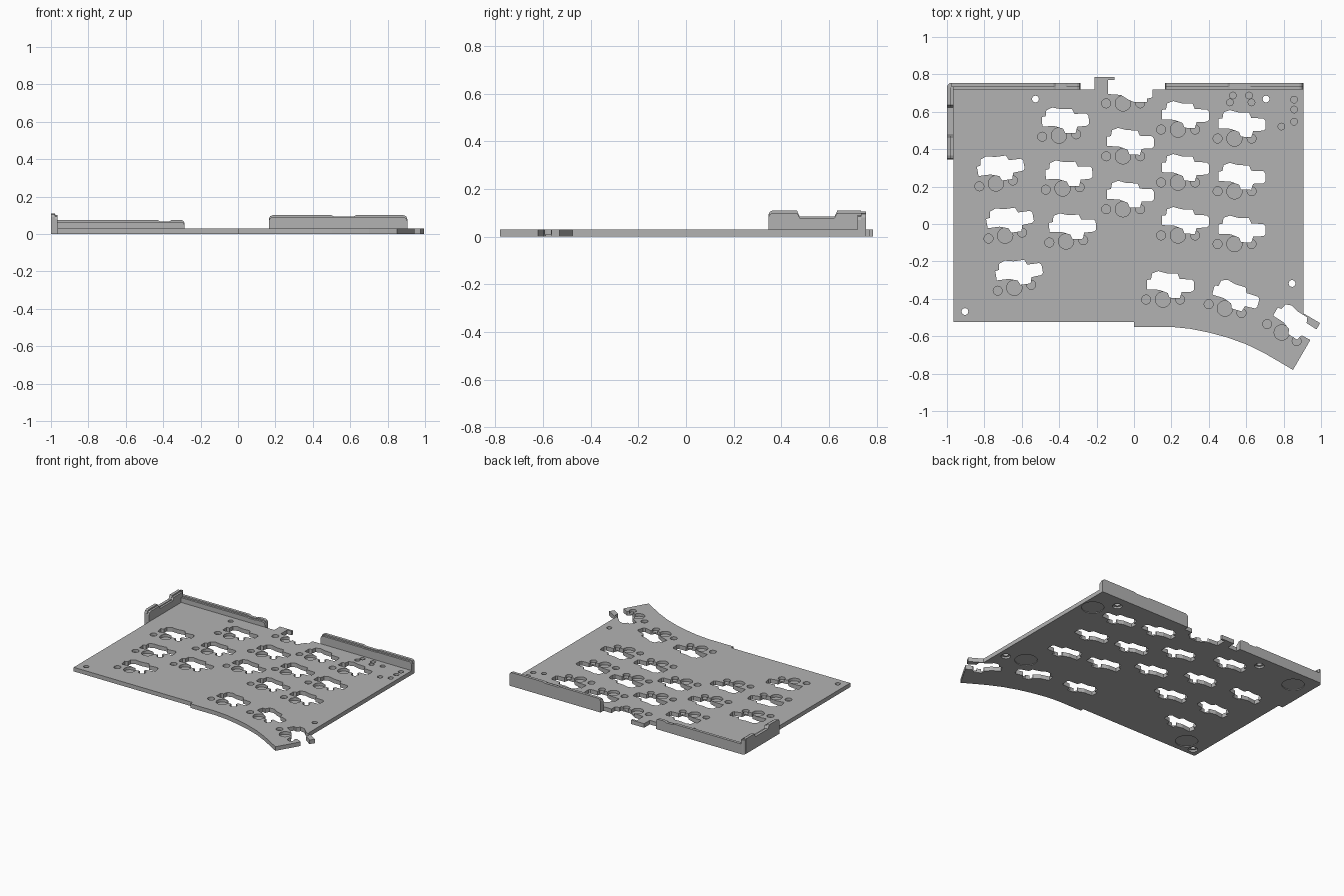
import bpy, bmesh
from math import sin, cos, radians, tau
from mathutils import Matrix, Vector

if "Cube" in bpy.data.objects:
    bpy.data.objects.remove(bpy.data.objects["Cube"])

grey = bpy.data.materials.new("light grey plastic")
grey.use_nodes = True
COLOUR = (0.45, 0.45, 0.45, 1)
grey.diffuse_color = COLOUR
grey.node_tree.nodes["Principled BSDF"].inputs["Base Color"].default_value = COLOUR

T = 0.03          # plate thickness
BACK = 0.72       # rear edge of the plate
LEFT = -0.965     # side edge of the plate
RIGHT = 0.905


def add_prism(bm, pts, depth):
    """Extrude a closed list of 3D points along the depth vector."""
    face = bm.faces.new([bm.verts.new(p) for p in pts])
    top = bmesh.ops.extrude_face_region(bm, geom=[face])["geom"]
    bmesh.ops.translate(bm, vec=Vector(depth),
                        verts=[g for g in top if isinstance(g, bmesh.types.BMVert)])


def finish(bm, name):
    bmesh.ops.recalc_face_normals(bm, faces=bm.faces)
    mesh = bpy.data.meshes.new(name)
    bm.to_mesh(mesh)
    bm.free()
    ob = bpy.data.objects.new(name, mesh)
    bpy.context.collection.objects.link(ob)
    mesh.materials.append(grey)
    return ob


def circle(x, y, r, z, n=24):
    return [(x + r * cos(tau * i / n), y + r * sin(tau * i / n), z) for i in range(n)]


def cut(target, bm, name):
    """Subtract a cutter mesh, then discard it."""
    cutter = finish(bm, name)
    cutter.hide_render = True
    mod = target.modifiers.new(name, "BOOLEAN")
    mod.operation = "DIFFERENCE"
    mod.solver = "EXACT"
    mod.object = cutter
    bpy.context.view_layer.objects.active = target
    bpy.ops.object.modifier_apply(modifier=name)
    bpy.data.objects.remove(cutter)


# Key positions: x, y, turn in degrees
keys = []
for x, y, dx, dy, turn in [(-.738, .217, .049, -.279, 10), (-.401, .473, .019, -.283, 4),
                           (-.059, .645, 0, -.283, 0), (.235, .505, 0, -.283, 0),
                           (.537, .457, 0, -.282, 0)]:
    keys += [(x + dx * i, y + dy * i, turn) for i in range(3)]
open_key = (-.059, .645, 0)
keys = [k for k in keys if not (k[0] == -.059 and k[1] < 0.05)]
keys += [(.155, -.404, 0), (.486, -.452, -15), (.79, -.58, -30)]

# Plate outline, with the rear notch and the angled thumb arm
outline = [(LEFT, BACK), (LEFT, -.525), (0, -.525), (0, -.55), (.2, -.55),
           (.3, -.56), (.4, -.58), (.5, -.607), (.6, -.643), (.7, -.692),
           (.85, -.78), (.94, -.625), (.995, -.53), (.905, -.477), (RIGHT, BACK),
           (.1, BACK), (.1, .677), (.07, .67), (.07, .652), (0, .652),
           (-.03, .665), (-.07, .69), (-.14, .695), (-.14, .77), (-.105, .77),
           (-.105, .785), (-.21, .785), (-.21, BACK)]
bm = bmesh.new()
add_prism(bm, [(x, y, 0) for x, y in outline], (0, 0, T))
plate = finish(bm, "base_plate")

# Through slots for the switch sockets
slot = [(-.085, .055), (-.085, .105), (-.064, .108), (-.058, .14), (-.025, .152),
        (.02, .14), (.078, .138), (.09, .11), (.155, .107), (.165, .095),
        (.165, .052), (.155, .042), (.1, .04), (.09, .008), (.035, .01),
        (.025, .035), (-.02, .052)]
bm = bmesh.new()
for x, y, turn in keys:
    if (x, y, turn) != open_key:
        m = Matrix.Translation((x, y, -.02)) @ Matrix.Rotation(radians(turn), 4, "Z")
        add_prism(bm, [m @ Vector((u, v, 0)) for u, v in slot], (0, 0, .1))
cut(plate, bm, "socket_slots")

# Blind round pockets for the switch posts, and small component pockets
bm = bmesh.new()
for x, y, turn in keys:
    for off, r in [(-.09, .024), (0, .041), (.092, .024)]:
        a = radians(turn)
        add_prism(bm, circle(x + off * cos(a), y + off * sin(a), r, .01), (0, 0, .1))
for x, y in [(.529, .687), (.615, .687), (.513, .65), (.628, .65),
             (.856, .665), (.856, .612), (.856, .547), (.788, .521)]:
    add_prism(bm, circle(x, y, .018, .01, 16), (0, 0, .1))
cut(plate, bm, "post_pockets")

# Screw holes
screws = [(-.527, .668), (.706, .668), (.845, -.318), (-.904, -.468)]
bm = bmesh.new()
for x, y in screws:
    add_prism(bm, circle(x, y, .018, -.02), (0, 0, .1))
cut(plate, bm, "screw_holes")

# Underside: screw head recesses and round foot recesses
bm = bmesh.new()
for x, y in screws:
    add_prism(bm, circle(x, y, .032, -.02), (0, 0, .034))
for x, y in [(.82, .55), (-.86, .62), (-.8, -.41), (.71, -.27)]:
    add_prism(bm, circle(x, y, .075, -.02, 32), (0, 0, .025))
cut(plate, bm, "foot_recesses")


def wall(name, start, end, height, dip, low, axis, near, far, round_ends):
    """Upright wall: outer skin plus a lower inner ledge, with a dip in the top."""
    bm = bmesh.new()
    mid = near + (far - near) * 0.4
    for a, b, h, d in [(mid, far, height, low), (near, mid, height - .01, low - .006)]:
        r0, r1 = [.02 if e else 0 for e in round_ends]
        top = [(start, 0), (start, h - r0), (start + r0 * .3, h - r0 * .3), (start + r0, h),
               (dip[0], h), (dip[0] + .012, d), (dip[1] - .012, d), (dip[1], h),
               (end - r1, h), (end - r1 * .3, h - r1 * .3), (end, h - r1), (end, 0)]
        pts = [(u, a, z) if axis == "x" else (a, u, z) for u, z in top]
        add_prism(bm, pts, (0, b - a, 0) if axis == "x" else (b - a, 0, 0))
    bmesh.ops.remove_doubles(bm, verts=bm.verts, dist=1e-5)
    return finish(bm, name)


# Rear and side walls
wall("rear_wall_right", -.98, -.285, .075, (-.43, -.355), .067, "x", BACK, .755, (False, True))
wall("rear_wall_left", .165, RIGHT, .1, (.5, .63), .094, "x", BACK, .755, (True, True))
wall("side_wall", .345, .735, .11, (.465, .635), .085, "y", LEFT, -1, (True, False))

# Rounded corner post joining the two walls
bm = bmesh.new()
arc = [(-.975 - .025 * sin(radians(t)), .73 + .025 * cos(radians(t)), 0) for t in range(0, 91, 15)]
add_prism(bm, [(-.975, .73, 0)] + arc, (0, 0, .105))
finish(bm, "corner_post")
